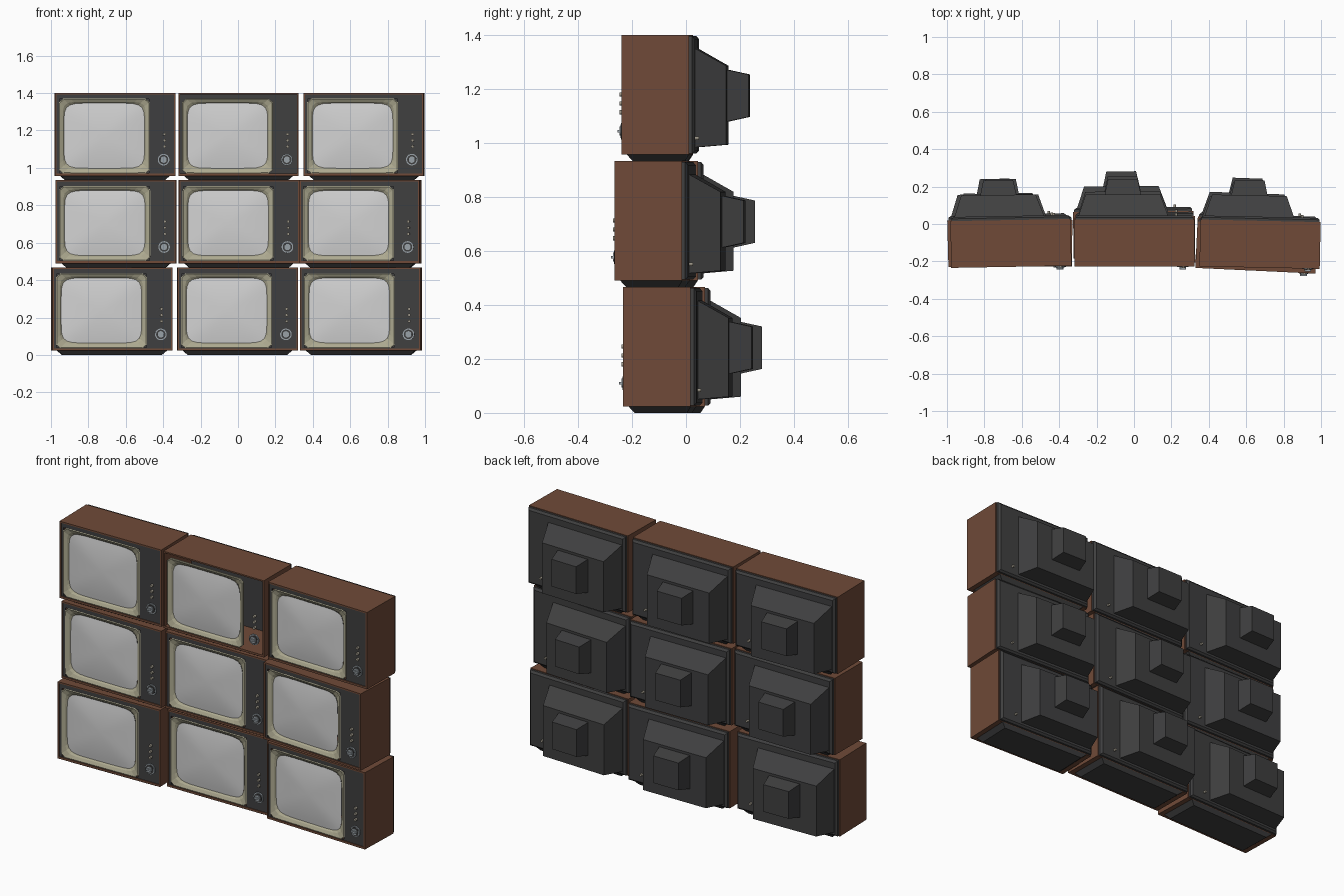
import bpy, bmesh, math
from mathutils import Matrix, Vector

if "Cube" in bpy.data.objects:
    bpy.data.objects.remove(bpy.data.objects["Cube"])


def material(name, rgb):
    m = bpy.data.materials.new(name)
    m.diffuse_color = (*rgb, 1)
    m.use_nodes = True
    m.node_tree.nodes["Principled BSDF"].inputs["Base Color"].default_value = m.diffuse_color
    return m


WOOD = material("brown wood", (0.16, 0.068, 0.039))
DARK = material("dark grey plastic", (0.05, 0.05, 0.051))
CREAM = material("cream bezel", (0.42, 0.40, 0.28))
GLASS = material("pale grey glass", (0.65, 0.65, 0.65))
SILVER = material("blue grey metal", (0.32, 0.36, 0.39))
BRASS = material("dull knob metal", (0.34, 0.31, 0.25))

W, D, H, FOOT = 0.643, 0.25, 0.467, 0.023   # cabinet width, depth, unit height, foot height


def loft(bm, rings, cap_start=True, cap_end=True):
    """Skin a list of equally long point rings."""
    vs = [[bm.verts.new(p) for p in ring] for ring in rings]
    n = len(vs[0])
    for a, b in zip(vs, vs[1:]):
        for i in range(n):
            j = (i + 1) % n
            bm.faces.new((a[i], a[j], b[j], b[i]))
    if cap_start:
        bm.faces.new(vs[0])
    if cap_end:
        bm.faces.new(vs[-1])


def rect(x0, x1, z0, z1, y):
    return [(x0, y, z0), (x1, y, z0), (x1, y, z1), (x0, y, z1)]


def box(bm, x0, x1, y0, y1, z0, z1):
    loft(bm, [rect(x0, x1, z0, z1, y0), rect(x0, x1, z0, z1, y1)])


def rounded(cx, cz, hw, hh, power, y, n=64):
    """Rounded screen outline with gently bulging sides."""
    pts = []
    for i in range(n):
        a = math.tau * (i + 0.5) / n
        c, s = math.cos(a), math.sin(a)
        r = (abs(c) ** power + abs(s) ** power) ** (-1 / power)
        pts.append((cx + hw * r * c, y, cz + hh * r * s))
    return pts


def disc(bm, x, z, r, y0, y1, n=20):
    loft(bm, [rounded(x, z, r, r, 2, y, n) for y in (y0, y1)])


def part(name, mat, build, smooth=False):
    bm = bmesh.new()
    build(bm)
    bmesh.ops.recalc_face_normals(bm, faces=bm.faces)
    me = bpy.data.meshes.new(name)
    bm.to_mesh(me)
    bm.free()
    me.materials.append(mat)
    for p in me.polygons:
        p.use_smooth = smooth
    return name, me


# Wooden shell: four boards, open at the front
def cabinet(bm):
    h = W / 2
    box(bm, -h, h, 0, D, H - 0.008, H)
    box(bm, -h, h, 0, D, FOOT, FOOT + 0.012)
    for s in (-1, 1):
        x0, x1 = sorted((s * h, s * (h - 0.008)))
        box(bm, x0, x1, 0, D, FOOT + 0.012, H - 0.008)


# Tapered plinth under the shell
def foot(bm):
    def ring(hw, y0, y1, z):
        return [(-hw, y0, z), (hw, y0, z), (hw, y1, z), (-hw, y1, z)]
    loft(bm, [ring(0.265, 0.04, 0.235, 0), ring(0.292, 0.02, 0.25, FOOT)])


BX, BZ, BW, BH = -0.059, 0.236, 0.243, 0.2   # bezel centre and half size


# Front panel: four strips around the bezel
def panel(bm):
    x0, x1, z0, z1 = -W / 2 + 0.008, W / 2 - 0.008, FOOT + 0.012, H - 0.008
    y0, y1 = 0.005, 0.012
    e = 0.003
    box(bm, x0, BX - BW + e, y0, y1, z0, z1)
    box(bm, BX + BW - e, x1, y0, y1, z0, z1)
    box(bm, BX - BW + e, BX + BW - e, y0, y1, BZ + BH - e, z1)
    box(bm, BX - BW + e, BX + BW - e, y0, y1, z0, BZ - BH + e)


def bezel(bm):
    loft(bm, [rounded(BX, BZ, BW, BH, 40, 0.013),
              rounded(BX, BZ, BW, BH, 40, 0.004),
              rounded(BX, BZ, BW - 0.004, BH - 0.004, 36, 0.002),
              rounded(BX, BZ + 0.002, 0.222, 0.181, 10, 0.010),
              rounded(BX, BZ + 0.002, 0.214, 0.173, 7, 0.020)], False, False)


# Bulging picture tube face
def screen(bm):
    steps = [1, 0.85, 0.7, 0.5, 0.3, 0.1]
    loft(bm, [rounded(BX, BZ + 0.002, 0.215 * s, 0.174 * s, 2 + 5 * s,
                      0.018 - 0.014 * (1 - s * s)) for s in steps], False, True)


DX, DZ = 0.258, 0.11


def dial_ring(bm):
    disc(bm, DX, DZ, 0.031, -0.002, 0.006, 28)


def dial_face(bm):
    disc(bm, DX, DZ, 0.025, -0.004, 0.0, 28)


def dial_grip(bm):
    disc(bm, DX, DZ, 0.017, -0.008, 0.0)
    box(bm, DX - 0.018, DX + 0.018, -0.016, 0.0, DZ - 0.005, DZ + 0.005)


def knobs(bm):
    for z in (0.18, 0.213, 0.246):
        disc(bm, DX + 0.004, z, 0.008, -0.008, 0.008, 12)


# Rear cover, tube housing and neck cap
def back_cover(bm):
    h = W / 2
    loft(bm, [rect(-h + 0.006, h - 0.006, FOOT + 0.004, H - 0.004, D - 0.006),
              rect(-h + 0.006, h - 0.006, FOOT + 0.004, H - 0.004, D + 0.012),
              rect(-h + 0.018, h - 0.018, FOOT + 0.014, H - 0.016, D + 0.022)])


def tube_housing(bm):
    loft(bm, [rect(-0.30, 0.18, 0.05, 0.417, D + 0.02),
              rect(-0.262, 0.137, 0.06, 0.352, 0.385)])


def neck_cap(bm):
    loft(bm, [rect(-0.16, 0.035, 0.145, 0.338, 0.383),
              rect(-0.142, 0.017, 0.163, 0.32, 0.465)])


def aerial_socket(bm):
    disc(bm, 0.222, 0.084, 0.007, D + 0.02, D + 0.036, 12)


PARTS = [part("cabinet", WOOD, cabinet),
         part("foot", DARK, foot),
         part("front_panel", DARK, panel),
         part("bezel", CREAM, bezel),
         part("screen", GLASS, screen, True),
         part("dial_ring", SILVER, dial_ring),
         part("dial_face", DARK, dial_face),
         part("dial_grip", SILVER, dial_grip),
         part("knobs", BRASS, knobs),
         part("back_cover", DARK, back_cover),
         part("tube_housing", DARK, tube_housing),
         part("neck_cap", DARK, neck_cap),
         part("aerial_socket", BRASS, aerial_socket)]

# Stack of nine sets, bottom row first: centre x, front y, turn in degrees
SETS = [[(-0.674, -0.222, 1.5), (-0.003, -0.183, 0.5), (0.658, -0.222, -2)],
        [(-0.652, -0.225, -0.5), (0.005, -0.21, 0.7), (0.655, -0.25, -2.7)],
        [(-0.658, -0.229, 1), (0.003, -0.227, 0), (0.674, -0.233, -1.2)]]

for r, row in enumerate(SETS):
    for c, (x, y, turn) in enumerate(row):
        place = (Matrix.Translation((x, y + D / 2, r * H))
                 @ Matrix.Rotation(math.radians(turn), 4, 'Z')
                 @ Matrix.Translation(Vector((0, -D / 2, 0))))
        for name, me in PARTS:
            # the top middle set has lost its front panel
            if name == "front_panel" and (r, c) == (2, 1):
                continue
            ob = bpy.data.objects.new(f"{name}_{r + 1}_{c + 1}", me)
            ob.matrix_world = place
            bpy.context.collection.objects.link(ob)
